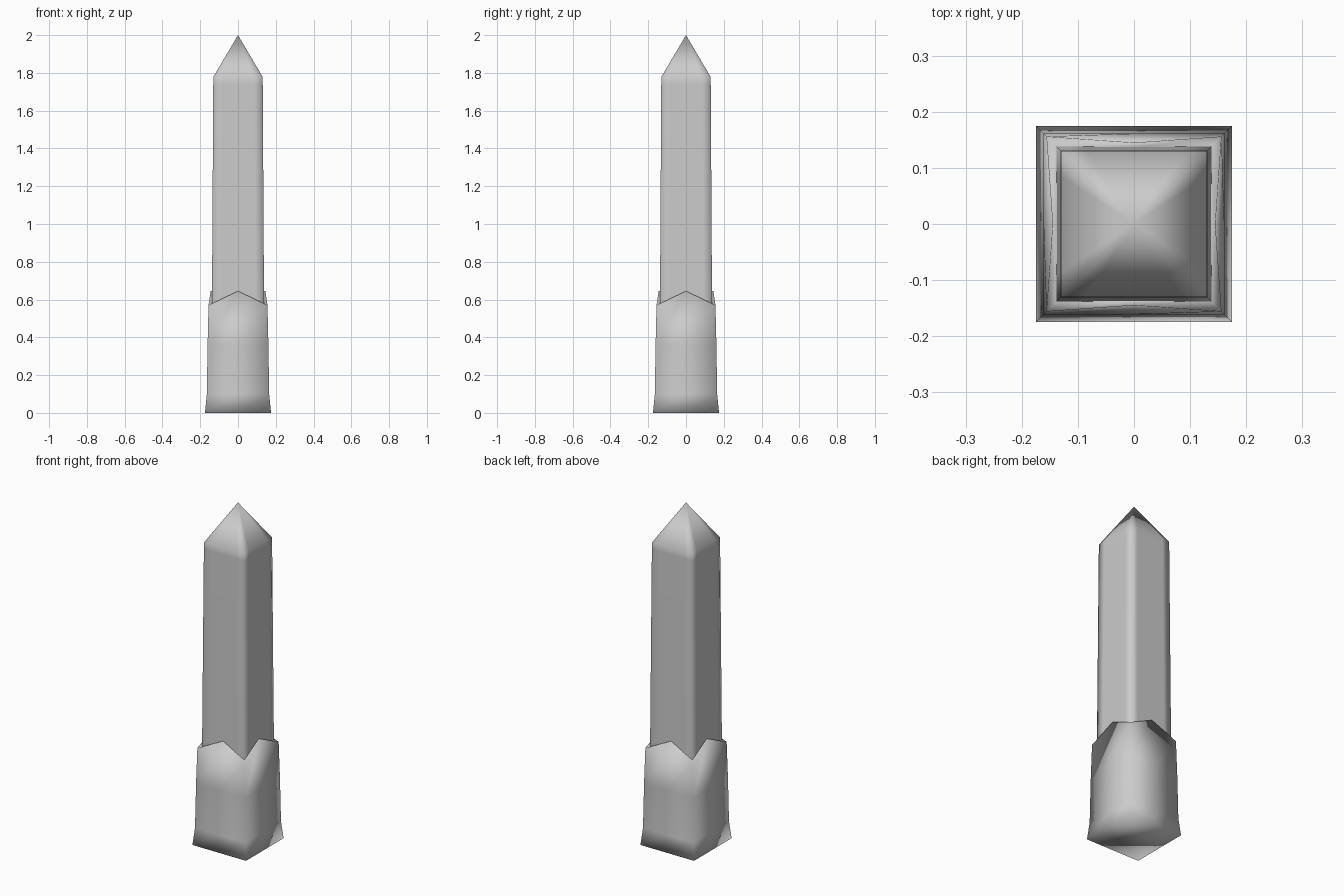
import bpy

if "Cube" in bpy.data.objects:
    bpy.data.objects.remove(bpy.data.objects["Cube"])

def ring(half, z, steps, z_mid=None, half_mid=None):
    """Square loop; steps are positions along each side from -1 (corner) towards 1."""
    zm = z if z_mid is None else z_mid
    hm = half if half_mid is None else half_mid
    pts = []
    for k in range(4):
        for t in steps:
            f = 1 - abs(t)
            h = half + (hm - half) * f
            x, y = t * half, -h
            for _ in range(k):
                x, y = -y, x
            pts.append((x, y, z + (zm - z) * f))
    return pts

def loft(name, rings, tip=None, cap_bottom=True):
    n = len(rings[0])
    verts = [p for r in rings for p in r]
    faces = []
    for j in range(len(rings) - 1):
        for i in range(n):
            a, b = j * n + i, j * n + (i + 1) % n
            faces.append((a, b, b + n, a + n))
    if cap_bottom:
        faces.append(tuple(reversed(range(n))))
    if tip:
        verts.append(tip)
        last = (len(rings) - 1) * n
        faces += [(last + i, last + (i + 1) % n, len(verts) - 1) for i in range(n)]
    mesh = bpy.data.meshes.new(name)
    mesh.from_pydata(verts, [], faces)
    mesh.shade_smooth()
    obj = bpy.data.objects.new(name, mesh)
    bpy.context.collection.objects.link(obj)
    return obj

# Tall shaft with pyramid point; extra loops keep the faces flat
side = (-1, -0.65, 0.65)
loft("shaft", [ring(0.138, 0.55, side), ring(0.131, 1.74, side),
               ring(0.13, 1.78, side)], tip=(0, 0, 2), cap_bottom=False)

# Flared base with a gabled rim wrapping the shaft
half_side = (-1, 0)
loft("base", [ring(0.175, 0, half_side),
              ring(0.165, 0.1, half_side),
              ring(0.161, 0.36, half_side),
              ring(0.156, 0.57, half_side, 0.645, 0.145),
              ring(0.136, 0.57, half_side, 0.645, 0.136)])
